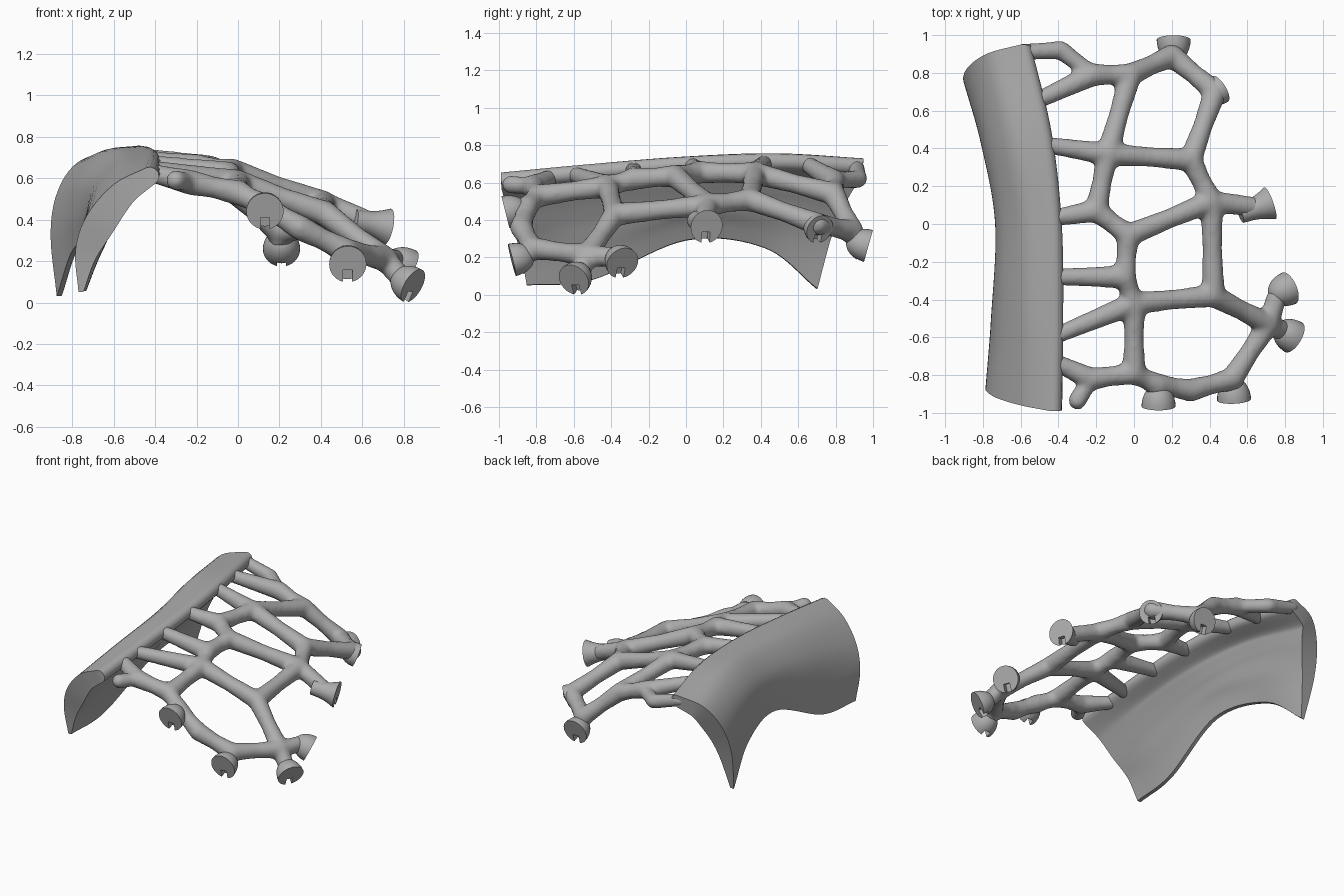
import bpy, bmesh
from math import sin, cos, pi
from mathutils import Vector, Matrix

old = bpy.data.objects.get("Cube")
if old:
    bpy.data.objects.remove(old, do_unlink=True)

GREY = (0.42, 0.42, 0.42, 1)
mat = bpy.data.materials.new("plain grey")
mat.use_nodes = True
mat.diffuse_color = GREY
mat.node_tree.nodes["Principled BSDF"].inputs["Base Color"].default_value = GREY


def make(name, bm):
    bmesh.ops.recalc_face_normals(bm, faces=bm.faces)
    if bm.calc_volume(signed=True) < 0:
        bmesh.ops.reverse_faces(bm, faces=bm.faces)
    me = bpy.data.meshes.new(name)
    bm.to_mesh(me)
    bm.free()
    me.materials.append(mat)
    ob = bpy.data.objects.new(name, me)
    bpy.context.scene.collection.objects.link(ob)
    return ob


def smooth(ob, angle=0.75):
    bpy.ops.object.select_all(action='DESELECT')
    ob.select_set(True)
    bpy.context.view_layer.objects.active = ob
    bpy.ops.object.shade_smooth_by_angle(angle=angle)


def spline(pts, steps):
    """Catmull-Rom curve through the points."""
    p = [pts[0] * 2 - pts[1], *pts, pts[-1] * 2 - pts[-2]]
    out = []
    for i in range(1, len(p) - 2):
        a, b, c, d = p[i - 1:i + 3]
        for k in range(steps):
            t = k / steps
            out.append(0.5 * (2 * b + (c - a) * t + (2 * a - 5 * b + 4 * c - d) * t * t
                              + (3 * b - a - 3 * c + d) * t ** 3))
    return out + [pts[-1]]


# Curved shell: outer cross-sections from front to back, bottom edge to top edge
sections = [
    [(-.77, -.85, .05), (-.785, -.88, .25), (-.73, -.92, .42), (-.6, -.96, .57), (-.445, -.99, .65)],
    [(-.75, -.5, .08), (-.755, -.5, .29), (-.71, -.5, .49), (-.58, -.5, .65), (-.43, -.5, .70)],
    [(-.72, 0, .29), (-.735, 0, .43), (-.70, 0, .58), (-.58, 0, .705), (-.435, 0, .74)],
    [(-.80, .42, .25), (-.81, .43, .42), (-.77, .44, .60), (-.65, .46, .73), (-.485, .48, .757)],
    [(-.875, .70, .03), (-.905, .77, .33), (-.87, .84, .54), (-.77, .905, .68), (-.60, .95, .73)],
]
profiles = [spline([Vector(p) for p in s], 5) for s in sections]
columns = [spline(list(c), 10) for c in zip(*profiles)]
thick = [v.x for v in spline([Vector((t, 0, 0)) for t in (.025, .115, .15, .13, .09)], 5)]
n = len(columns)
bm = bmesh.new()
loops = []
for j in range(len(columns[0])):
    row = [c[j] for c in columns]
    lean = (row[-1].y - row[0].y) / 2
    inner = []
    for i, p in enumerate(row):
        t = row[min(i + 1, n - 1)] - row[max(i - 1, 0)]
        off = Vector((t.z, 0, -t.x)).normalized() * thick[i]
        off.y = lean * (off.x + off.z)
        inner.append(p + off)
    # Rounded lip along the top edge
    centre, arm = (row[-1] + inner[-1]) / 2, (row[-1] - inner[-1]) / 2
    ahead = Vector((arm.z, 0, -arm.x))
    lip = [centre + arm * cos(a) + ahead * sin(a) for a in (pi * k / 6 for k in range(1, 6))]
    loops.append([bm.verts.new(p) for p in row + lip + inner[::-1]])
size = len(loops[0])
for a, b in zip(loops, loops[1:]):
    for i in range(size):
        k = (i + 1) % size
        bm.faces.new((a[i], a[k], b[k], b[i]))
for ring in (loops[0], loops[-1]):
    for i in range(n - 1):
        bm.faces.new((ring[i], ring[i + 1], ring[-2 - i], ring[-1 - i]))
    bm.faces.new(ring[n - 1:size - n + 1])
shell = make("curved_shell", bm)
smooth(shell)

# Lattice joints: s = shell rim, the rest are free joints
joints = {
    's1': (-.6, .91, .685), 's2': (-.53, .645, .7), 's3': (-.475, .42, .705),
    's4': (-.44, .03, .69), 's5': (-.435, -.28, .67), 's6': (-.435, -.6, .645),
    's7': (-.44, -.72, .63),
    'a': (-.385, .92, .62), 'b': (-.22, .79, .61), 'c': (-.02, .79, .54),
    'd': (-.14, .37, .65), 'e': (.3, .34, .51), 'f': (-.2, .07, .655),
    'g': (.43, .70, .38), 'h': (.41, .12, .48), 'i': (.2, .89, .34),
    'j': (-.03, -.06, .635), 'k': (.42, -.38, .43), 'l': (-.05, -.28, .62),
    'm': (0, -.42, .58), 'n': (0, -.79, .53), 'o': (-.23, -.82, .58),
    'p': (.52, -.82, .25), 'q': (.71, -.53, .21), 'r': (.12, -.85, .47),
    't': (.3, -.88, .36), 'u': (-.3, -.935, .59),
}
joints = {k: Vector(v) for k, v in joints.items()}
struts = ("s1a ab s2b bc ci cd s3d de df eg eh gi hj hk "
          "s4f fj jl s5l lm s6m mk mn no s7o ou nr rt tp pq qk").split()

# Feet: joint, centre of end face, outward direction, end radius
domes = [
    ('r', (.13, -.965, .44), (0, -1, -.25), .09), ('p', (.53, -.93, .185), (.05, -1, -.25), .09),
    ('q', (.845, -.6, .08), (.75, -.45, -.45), .09), ('q', (.82, -.34, .17), (.8, .35, -.45), .09),
    ('g', (.455, .715, .35), (.8, .5, -.4), .08), ('i', (.21, .975, .26), (0, 1, -.28), .09),
]
trumpets = [('h', (.72, .11, .365), (.93, .33, -.2), .09)]
feet = domes + trumpets


def tube(bm, a, b, r1, r2):
    d = b - a
    m = Matrix.Translation((a + b) / 2) @ d.to_track_quat('Z', 'Y').to_matrix().to_4x4()
    bmesh.ops.create_cone(bm, cap_ends=True, segments=20, radius1=r1, radius2=r2,
                          depth=d.length, matrix=m)


# Organic lattice: tapered tubes and balls fused and softened
bm = bmesh.new()
for s in struts:
    split = 2 if s[0] == 's' else 1
    a, b = joints[s[:split]], joints[s[split:]]
    mid = (a + b) / 2
    wide, thin = (.05, .046) if 'a' in s or 'u' in s else (.062, .052)
    tube(bm, a, mid, .044 if s[0] == 's' else wide, thin)
    tube(bm, mid, b, thin, wide)
for name, p in joints.items():
    radius = .042 if name[0] == 's' else .05 if name in 'au' else .062
    bmesh.ops.create_icosphere(bm, subdivisions=3, radius=radius, matrix=Matrix.Translation(p))
for name, c, d, r in feet:
    tube(bm, joints[name], Vector(c) - Vector(d).normalized() * .07, .057, .054)
lattice = make("strut_lattice", bm)
rem = lattice.modifiers.new("fuse", 'REMESH')
rem.mode = 'VOXEL'
rem.voxel_size = .014
rem.use_smooth_shade = True
soft = lattice.modifiers.new("soften", 'SMOOTH')
soft.factor = 0.5
soft.iterations = 10

# Feet: domes and flared trumpets with flat end faces and keyways
dome = [(1.35 * cos(a), sin(a)) for a in (pi / 2 * k / 8 for k in range(1, 9))]
flare = [(1.9, .56), (1.2, .62), (.8, .7), (.4, .83), (.1, .96), (0, 1)]
SEG = 32
for idx, (name, c, d, r) in enumerate(feet):
    c, d = Vector(c), Vector(d).normalized()
    side = Vector((0, 0, 1)).cross(d).normalized()
    up = d.cross(side)
    rot = Matrix((side, up, d)).transposed().to_4x4()
    bm = bmesh.new()
    rings = []
    for back, f in (dome if idx < len(domes) else flare):
        m = Matrix.Translation(c - d * back * r) @ rot
        rings.append(bmesh.ops.create_circle(bm, segments=SEG, radius=r * f, matrix=m)['verts'])
    for a, b in zip(rings, rings[1:]):
        for i in range(SEG):
            k = (i + 1) % SEG
            bm.faces.new((a[i], a[k], b[k], b[i]))
    bm.faces.new(rings[0])
    bm.faces.new(rings[-1])
    foot = make(f"end_foot_{idx + 1}", bm)
    smooth(foot)
    bm = bmesh.new()
    bmesh.ops.create_cube(bm, size=1, matrix=Matrix.Translation(c - up * .07) @ rot
                          @ Matrix.Diagonal((.045, .08, .08, 1)))
    box = make(foot.name + "_cutter", bm)
    box.hide_render = True
    box.hide_viewport = True
    mod = foot.modifiers.new("keyway", 'BOOLEAN')
    mod.object = box
    mod.solver = 'EXACT'
